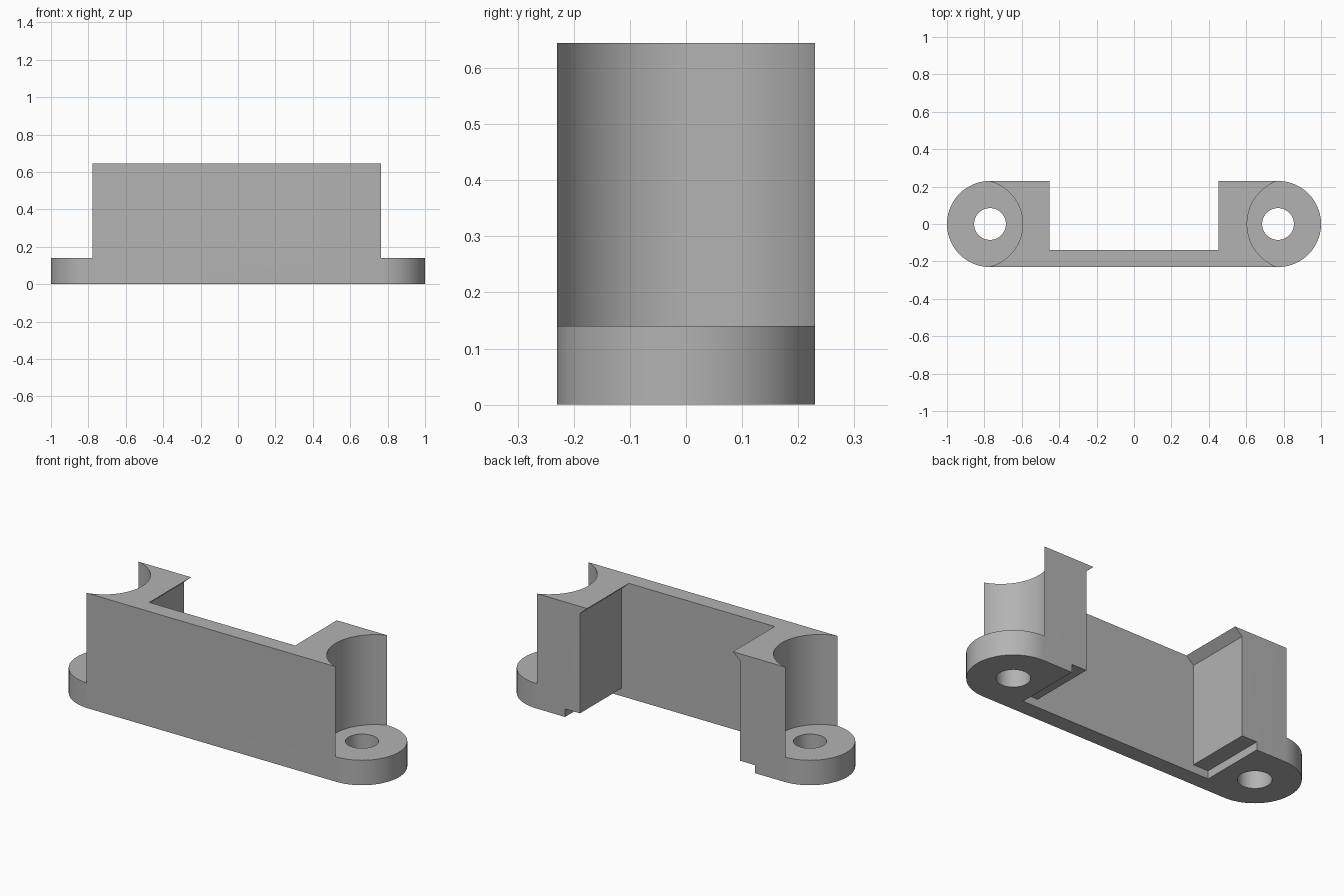
import bpy, bmesh, math
from mathutils import Vector

cube = bpy.data.objects.get("Cube")
if cube:
    bpy.data.objects.remove(cube, do_unlink=True)

HALF_W = 0.23       # half depth and end radius
EAR_X = 0.77        # centre of the mounting ears
EAR_H = 0.14
TOP = 0.645
OVER = 0.1          # cutter overshoot


def prism(name, points, start, end):
    """Extrude a closed outline given as 3D points from start by end - start."""
    bm = bmesh.new()
    face = bm.faces.new([bm.verts.new(Vector(p) + Vector(start)) for p in points])
    new = bmesh.ops.extrude_face_region(bm, geom=[face])["geom"]
    verts = [v for v in new if isinstance(v, bmesh.types.BMVert)]
    bmesh.ops.translate(bm, verts=verts, vec=Vector(end) - Vector(start))
    bmesh.ops.recalc_face_normals(bm, faces=bm.faces)
    mesh = bpy.data.meshes.new(name)
    bm.to_mesh(mesh)
    bm.free()
    obj = bpy.data.objects.new(name, mesh)
    bpy.context.collection.objects.link(obj)
    return obj


def arc(cx, r, a0, a1, n):
    steps = [a0 + (a1 - a0) * i / n for i in range(n + 1)]
    return [(cx + r * math.cos(a), r * math.sin(a), 0) for a in steps]


def carve(target, cutter):
    cutter.hide_render = True
    mod = target.modifiers.new("cut", 'BOOLEAN')
    mod.operation = 'DIFFERENCE'
    mod.solver = 'EXACT'
    mod.object = cutter
    bpy.context.view_layer.objects.active = target
    bpy.ops.object.modifier_apply(modifier=mod.name)
    bpy.data.objects.remove(cutter, do_unlink=True)


# Round-ended blank
q = math.pi / 2
outline = arc(EAR_X, HALF_W, -q, q, 48) + arc(-EAR_X, HALF_W, q, 3 * q, 48)
bracket = prism("bracket", outline, (0, 0, 0), (0, 0, TOP))

# Channel between the arms: undercut top lips and wider foot recess
right_side = [(0.59, -OVER), (0.59, 0.045), (0.497, 0.045),
              (0.497, 0.605), (0.452, TOP), (0.452, TOP + OVER)]
channel = right_side + [(-x, z) for x, z in reversed(right_side)]
carve(bracket, prism("channel_cutter", [(x, 0, z) for x, z in channel],
                     (0, -0.14, 0), (0, HALF_W + OVER, 0)))

# Curved clearance above each ear, and its screw hole
for side, edge, depth in ((-1, 0.78, 0.185), (1, 0.765, 0.16)):
    r = (HALF_W ** 2 + depth ** 2) / (2 * depth)
    half = math.asin(HALF_W / r)
    pts = arc(edge - depth + r, r, math.pi - half, math.pi + half, 40)
    far = HALF_W + OVER
    pts += [(edge, -far, 0), (1 + OVER, -far, 0), (1 + OVER, far, 0), (edge, far, 0)]
    pts = [(side * x, y, 0) for x, y, _ in pts]
    carve(bracket, prism("clearance_cutter", pts, (0, 0, EAR_H), (0, 0, TOP + OVER)))
    hole = arc(side * EAR_X, 0.085, 0, 4 * q, 48)[:-1]
    carve(bracket, prism("hole_cutter", hole, (0, 0, -OVER), (0, 0, TOP + OVER)))

# Plain grey finish
grey = bpy.data.materials.new("light_grey")
grey.use_nodes = True
colour = (0.45, 0.45, 0.45, 1)
grey.diffuse_color = colour
grey.node_tree.nodes["Principled BSDF"].inputs["Base Color"].default_value = colour
bracket.data.materials.clear()
bracket.data.materials.append(grey)

bpy.ops.object.select_all(action='DESELECT')
bracket.select_set(True)
bpy.context.view_layer.objects.active = bracket
bpy.ops.object.shade_smooth_by_angle(angle=math.radians(30))
